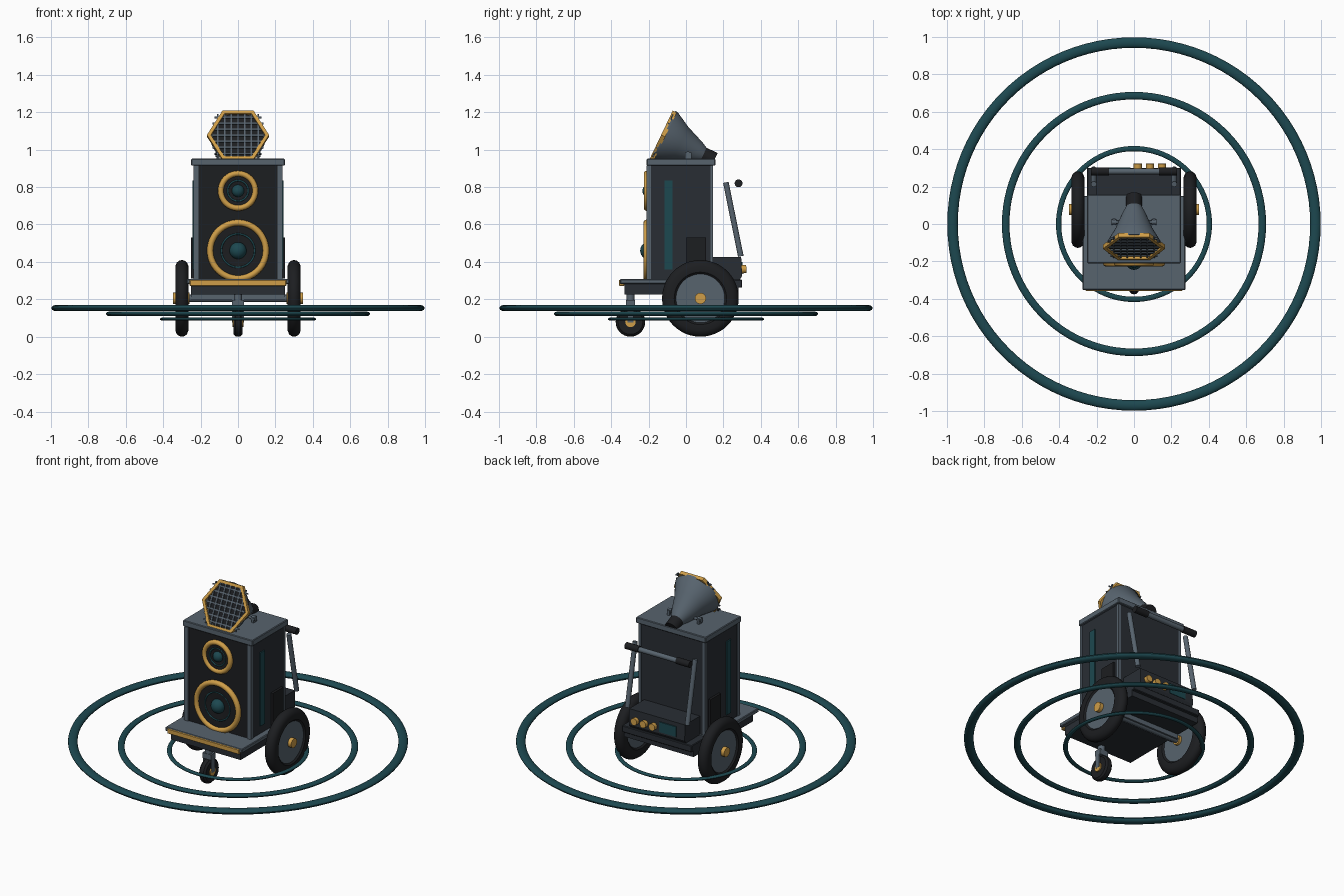
import bpy, bmesh, math
from math import sin, cos, pi, radians
from mathutils import Vector, Matrix

if "Cube" in bpy.data.objects:
    bpy.data.objects.remove(bpy.data.objects["Cube"])

def mat(name, *c):
    m = bpy.data.materials.new(name)
    m.diffuse_color = (*c, 1)
    m.use_nodes = True
    m.node_tree.nodes["Principled BSDF"].inputs["Base Color"].default_value = m.diffuse_color
    return m

SLATE = mat("slate", .095, .125, .155)
DARK = mat("dark_panel", .022, .027, .034)
BLACK = mat("rubber", .012, .013, .015)
GOLD = mat("gold", .62, .34, .065)
TEAL = mat("teal", .012, .065, .08)

def add(name, bm, m, loc=(0, 0, 0), rot=None, smooth=False):
    bmesh.ops.recalc_face_normals(bm, faces=bm.faces)
    me = bpy.data.meshes.new(name)
    bm.to_mesh(me)
    bm.free()
    ob = bpy.data.objects.new(name, me)
    bpy.context.collection.objects.link(ob)
    me.materials.append(m)
    ob.matrix_world = Matrix.Translation(loc) @ (rot.to_4x4() if rot else Matrix())
    if smooth:
        bpy.ops.object.select_all(action='DESELECT')
        ob.select_set(True)
        bpy.context.view_layer.objects.active = ob
        bpy.ops.object.shade_smooth_by_angle(angle=radians(35))
    return ob

def box(name, m, x, y, z, bevel=0):
    """Box from (min, max) pairs."""
    bm = bmesh.new()
    bmesh.ops.create_cube(bm, size=1)
    bmesh.ops.scale(bm, vec=(x[1]-x[0], y[1]-y[0], z[1]-z[0]), verts=bm.verts)
    if bevel:
        bmesh.ops.bevel(bm, geom=bm.edges[:], offset=bevel, segments=1, affect='EDGES')
    return add(name, bm, m, (sum(x)/2, sum(y)/2, sum(z)/2))

def lathe(name, m, prof, loc, axis, n=40, closed=False):
    """Spin (radius, height) points about an axis."""
    bm = bmesh.new()
    rings = [[bm.verts.new((r*cos(2*pi*i/n), r*sin(2*pi*i/n), h)) for i in range(n)] for r, h in prof]
    pairs = list(zip(rings, rings[1:])) + ([(rings[-1], rings[0])] if closed else [])
    for a, b in pairs:
        for i in range(n):
            bm.faces.new((a[i], a[(i+1) % n], b[(i+1) % n], b[i]))
    if not closed:
        bm.faces.new(rings[0])
        bm.faces.new(rings[-1])
    rot = Vector(axis).to_track_quat('Z', 'Y').to_matrix()
    return add(name, bm, m, loc, rot, True)

def rod(name, m, a, b, r, n=20, r2=None):
    a, b = Vector(a), Vector(b)
    return lathe(name, m, [(r, 0), (r2 or r, (b-a).length)], a, b-a, n)

def torus(name, m, R, r, loc, axis, flat=1, n=64, k=14):
    prof = [(R + r*cos(2*pi*i/k), flat*r*sin(2*pi*i/k)) for i in range(k)]
    return lathe(name, m, prof, loc, axis, n, True)

def dome(name, m, r, h, loc, axis):
    lathe(name, m, [(r*cos(t*pi/14), h*sin(t*pi/14)) for t in range(7)] + [(r*.02, h)], loc, axis, 32)

# sound wave rings
for nm, R, r, z in (("inner", .403, .014, .094), ("middle", .686, .02, .122), ("outer", .97, .028, .153)):
    torus("wave_ring_" + nm, TEAL, R, r, (0, 0, z), (0, 0, 1), .62, 96)

# cabinet
box("cabinet_body", DARK, (-.235, .235), (-.195, .142), (.3, .915))
box("cabinet_lid", SLATE, (-.25, .25), (-.21, .157), (.914, .952), .004)
box("front_baffle", BLACK, (-.213, .213), (-.203, -.19), (.305, .914))
for s, nm in ((1, "right"), (-1, "left")):
    def xs(a, b): return sorted((s*a, s*b))
    box("corner_post_" + nm, SLATE, xs(.21, .239), (-.21, -.188), (.305, .914))
    box("rear_post_" + nm, SLATE, xs(.22, .238), (.13, .144), (.305, .914))
    box("side_light_" + nm, TEAL, xs(.23, .243), (-.115, -.072), (.36, .835))
    box("side_vent_" + nm, BLACK, xs(.23, .25), (0, .107), (.31, .53))

# speakers
F = (0, -1, 0)
for nm, z, R, r, dr, dh in (("woofer", .46, .149, .017, .045, .042), ("tweeter", .78, .092, .0155, .033, .03)):
    torus(nm + "_rim", GOLD, R, r, (0, -.21, z), F, 1.05)
    lathe(nm + "_cone", BLACK, [(R, 0), (R, .012), (R*.72, .014), (dr, .003)], (0, -.2, z), F)
    torus(nm + "_surround", TEAL, R*.6, .005, (0, -.209, z), F)
    dome(nm + "_dome", TEAL, dr, dh, (0, -.203, z), F)

# cart deck
box("deck_plate", SLATE, (-.275, .275), (-.352, .15), (.282, .308), .004)
box("deck_frame", DARK, (-.25, .25), (-.33, .28), (.225, .284))
box("rear_ledge", DARK, (-.25, .25), (.1, .3), (.262, .305), .004)
box("front_bumper", GOLD, (-.258, .258), (-.358, -.33), (.272, .304), .003)
box("cross_bar", SLATE, (-.25, .25), (.05, .105), (.195, .226))

# wheels
rod("axle", SLATE, (-.3, .077, .205), (.3, .077, .205), .02)
tire = [(.128, -.022), (.14, -.033), (.172, -.035), (.192, -.027), (.202, -.013), (.205, 0)]
tire += [(r, -h) for r, h in tire[-2::-1]]
for s, nm in ((1, "right"), (-1, "left")):
    c = Vector((.3*s, .077, .205))
    ax = Vector((s, 0, 0))
    lathe("tire_" + nm, BLACK, tire, c, ax, 48, True)
    rod("wheel_disc_" + nm, SLATE, c - ax*.024, c + ax*.024, .131, 48)
    rod("wheel_hub_" + nm, GOLD, c - ax*.04, c + ax*.048, .03, 24)

# front caster
lathe("caster_tire", BLACK, [(.045, -.022), (.066, -.024), (.077, -.013), (.079, 0), (.077, .013), (.066, .024), (.045, .022)],
      (0, -.297, .079), (1, 0, 0), 32)
rod("caster_hub", GOLD, (-.03, -.297, .079), (.03, -.297, .079), .028)
rod("caster_stem", SLATE, (0, -.297, .165), (0, -.297, .23), .022)
box("caster_yoke", SLATE, (-.031, .031), (-.32, -.274), (.16, .195))
for s in (1, -1):
    box("caster_fork", SLATE, sorted((.025*s, .031*s)), (-.313, -.281), (.075, .17))

# push handle
for s in (1, -1):
    rod("handle_arm", SLATE, (.215*s, .293, .43), (.215*s, .213, .825), .015)
    rod("handle_grip", BLACK, (.135*s, .281, .82), (.23*s, .281, .82), .021)
rod("handle_bar", SLATE, (-.2, .281, .82), (.2, .281, .82), .016)

# rear control console
bm = bmesh.new()
side = [(.14, .3), (.285, .3), (.3, .325), (.295, .425), (.14, .425)]
f = bm.faces.new([bm.verts.new((-.2, y, z)) for y, z in side])
ext = bmesh.ops.extrude_face_region(bm, geom=[f])
bmesh.ops.translate(bm, vec=(.4, 0, 0), verts=[v for v in ext["geom"] if isinstance(v, bmesh.types.BMVert)])
add("control_console", bm, DARK)
for x in (.02, .085, .15):
    rod("control_knob", GOLD, (x, .29, .36), (x, .323, .362), .022)
box("control_screen", TEAL, (-.14, -.02), (.29, .303), (.335, .4))

# horn, aimed forward and up
U = Vector((0, .43, .903))
A = Vector((0, -.903, .43))
C = Vector((0, -.12, 1.073))
lathe("horn_bell", SLATE, [(.042, -.235), (.06, -.2), (.1, -.1), (.148, -.012), (.148, 0), (.135, 0), (.12, -.02)], C, A, 40)
rod("horn_throat", BLACK, C - A*.3, C - A*.2, .042, 28)
hexrot = Matrix(((1, 0, 0), (0, U.y, A.y), (0, U.z, A.z)))
hexrot.col[0] = (1, 0, 0)
bm = bmesh.new()
loops = [[bm.verts.new((r*cos(i*pi/3), r*sin(i*pi/3), h)) for i in range(6)]
         for r, h in ((.166, -.01), (.166, .014), (.145, .014), (.145, -.01))]
for a, b in zip(loops, loops[1:] + loops[:1]):
    for i in range(6):
        bm.faces.new((a[i], a[(i+1) % 6], b[(i+1) % 6], b[i]))
add("horn_rim", bm, GOLD, C, hexrot)
lathe("horn_mouth_shadow", BLACK, [(.136, -.012), (.136, .001)], C, A, 40)

# horn grille
bm = bmesh.new()
for i in range(-3, 4):
    t = i*.0357
    L = 2*math.sqrt(.166**2 - t*t) if abs(i) == 3 else .27
    for flip in (0, 1):
        if flip:
            L = min(L, .287)
        S = Matrix.Diagonal((L, .008, .008, 1)) if flip else Matrix.Diagonal((.008, L, .008, 1))
        bmesh.ops.create_cube(bm, size=1, matrix=Matrix.Translation((0, t, .004) if flip else (t, 0, .004)) @ S)
add("horn_grille", bm, SLATE, C, hexrot)

# horn mounts
for s in (1, -1):
    x = .107*s
    box("horn_bracket", SLATE, (x-.008, x+.008), (-.005, .03), (.95, .985))
    rod("horn_bolt", SLATE, (x-.013, .01, .975), (x+.013, .01, .975), .015, 16)
rod("horn_pivot", SLATE, (-.1, .01, .975), (.1, .01, .975), .008, 12)
